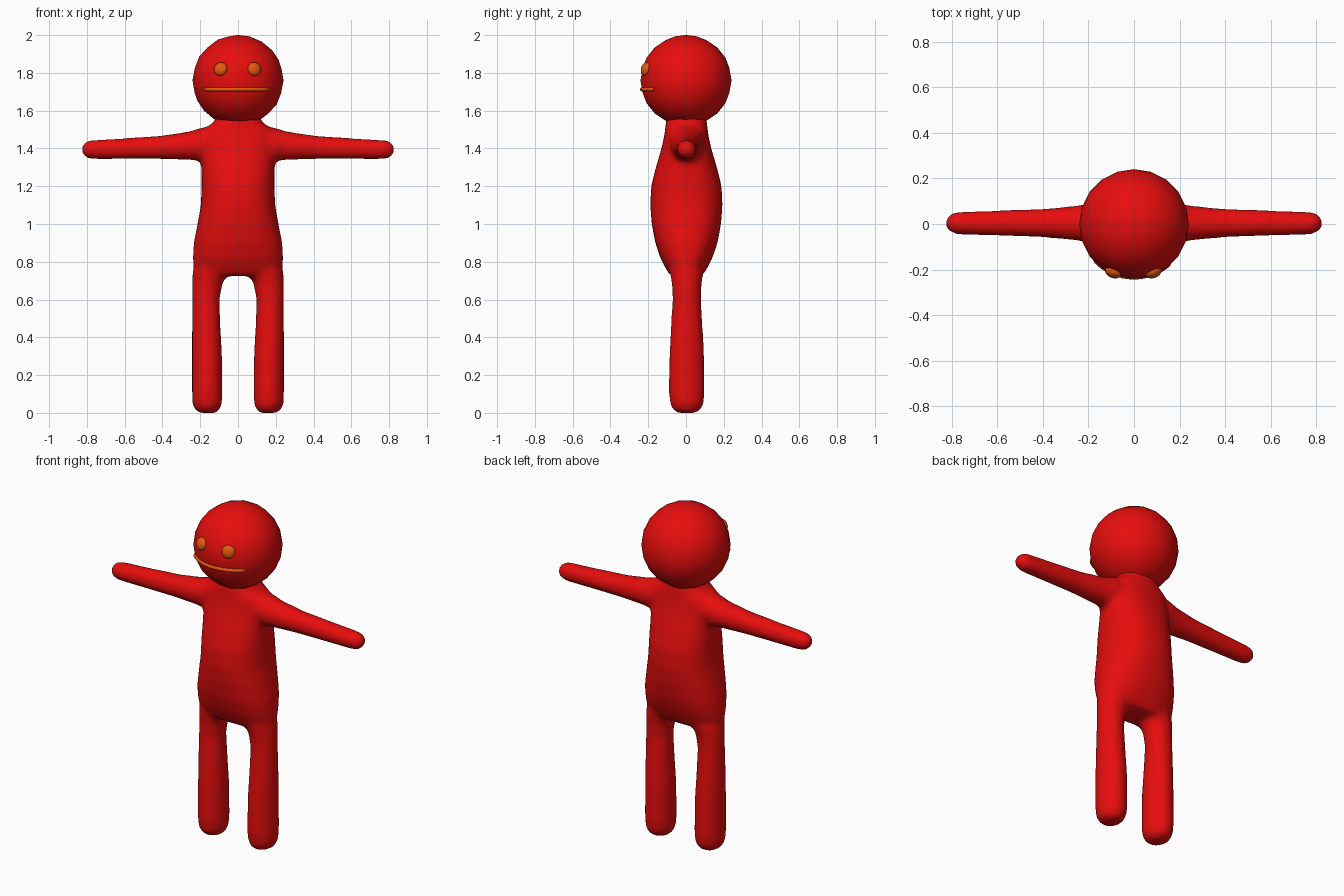
import bpy, bmesh, math
from mathutils import Vector

cube = bpy.data.objects.get("Cube")
if cube:
    bpy.data.objects.remove(cube)


def material(name, rgb):
    m = bpy.data.materials.new(name)
    m.use_nodes = True
    m.diffuse_color = (*rgb, 1)
    m.node_tree.nodes["Principled BSDF"].inputs["Base Color"].default_value = (*rgb, 1)
    return m


RED = material("red skin", (0.8, 0.004, 0.004))
ORANGE = material("orange features", (0.8, 0.1, 0.004))


def loft(bm, rings, u, v, power=2.0, sides=32):
    """Closed tube through rings of (centre, half size along u, half size along v)."""
    loops = []
    for centre, a, b in rings:
        loop = []
        for i in range(sides):
            t = math.tau * i / sides
            c, s = math.cos(t), math.sin(t)
            x = math.copysign(abs(c) ** (2 / power), c) * a
            y = math.copysign(abs(s) ** (2 / power), s) * b
            loop.append(bm.verts.new(Vector(centre) + x * Vector(u) + y * Vector(v)))
        loops.append(loop)
    for low, high in zip(loops, loops[1:]):
        for i in range(sides):
            j = (i + 1) % sides
            bm.faces.new((low[i], low[j], high[j], high[i]))
    bm.faces.new(loops[0][::-1])
    bm.faces.new(loops[-1])


X, Y, Z = (1, 0, 0), (0, 1, 0), (0, 0, 1)
bm = bmesh.new()

# Torso: height, half width, half depth
torso = [(0.725, 0.225, 0.085), (0.76, 0.237, 0.107), (0.82, 0.24, 0.138),
         (0.9, 0.235, 0.165), (1.0, 0.215, 0.184), (1.1, 0.197, 0.192),
         (1.2, 0.193, 0.187), (1.3, 0.195, 0.162), (1.4, 0.2, 0.132),
         (1.47, 0.205, 0.117), (1.505, 0.185, 0.112), (1.53, 0.135, 0.11),
         (1.57, 0.115, 0.105)]
loft(bm, [((0, 0.002, z), w, d) for z, w, d in torso], X, Y, 2.3)

# Legs: height, centre x, half width, half depth
legs = [(0.0, 0.162, 0.045, 0.05), (0.015, 0.162, 0.064, 0.072),
        (0.045, 0.163, 0.078, 0.089), (0.1, 0.163, 0.081, 0.095),
        (0.3, 0.164, 0.08, 0.093), (0.45, 0.168, 0.076, 0.085),
        (0.6, 0.17, 0.073, 0.076), (0.68, 0.163, 0.08, 0.079),
        (0.75, 0.145, 0.095, 0.09)]
# Arms: distance out, centre height, half thickness
arms = [(0.12, 1.425, 0.09), (0.2, 1.422, 0.088), (0.25, 1.415, 0.077),
        (0.4, 1.406, 0.063), (0.6, 1.399, 0.056), (0.75, 1.394, 0.052),
        (0.79, 1.394, 0.049), (0.815, 1.394, 0.037), (0.826, 1.394, 0.02)]
for side in (-1, 1):
    loft(bm, [((side * x, 0.004, z), w, d) for z, x, w, d in legs], X, Y)
    loft(bm, [((side * x, 0.004, z), r, r) for x, z, r in arms], Y, Z)
bmesh.ops.recalc_face_normals(bm, faces=bm.faces)

mesh = bpy.data.meshes.new("body")
bm.to_mesh(mesh)
bm.free()
body = bpy.data.objects.new("body", mesh)
bpy.context.collection.objects.link(body)
mesh.materials.append(RED)

# Fuse the limbs and torso into one soft skin
fuse = body.modifiers.new("fuse", 'REMESH')
fuse.mode = 'VOXEL'
fuse.voxel_size = 0.015
fuse.use_smooth_shade = True
soften = body.modifiers.new("soften", 'SMOOTH')
soften.factor = 0.5
soften.iterations = 10


def finish(name, mat):
    obj = bpy.context.object
    obj.name = name
    obj.data.materials.append(mat)
    bpy.ops.object.shade_smooth()
    return obj


# Head
HEAD = Vector((0, 0, 1.76))
bpy.ops.mesh.primitive_ico_sphere_add(subdivisions=3, radius=0.241, location=HEAD)
finish("head", RED)

# Eyes, flattened against the face
for name, x in (("right_eye", -0.092), ("left_eye", 0.086)):
    place = Vector((x, -0.212, 1.82))
    bpy.ops.mesh.primitive_uv_sphere_add(segments=24, ring_count=14, radius=0.037, location=place)
    eye = finish(name, ORANGE)
    eye.scale = (1, 1, 0.65)
    eye.rotation_euler = (place - HEAD).to_track_quat('Z', 'Y').to_euler()

# Mouth: a thin tube bent around the face
curve = bpy.data.curves.new("mouth", 'CURVE')
curve.dimensions = '3D'
curve.bevel_depth = 0.011
curve.bevel_resolution = 3
curve.use_fill_caps = True
line = curve.splines.new('POLY')
steps = 20
line.points.add(steps)
for i, point in enumerate(line.points):
    angle = math.radians(-50 + 94 * i / steps)
    point.co = (0.233 * math.sin(angle), -0.233 * math.cos(angle), 1.713, 1)
    point.radius = 0.5 if i in (0, steps) else 1
line.use_smooth = True
curve.materials.append(ORANGE)
mouth = bpy.data.objects.new("mouth", curve)
bpy.context.collection.objects.link(mouth)
